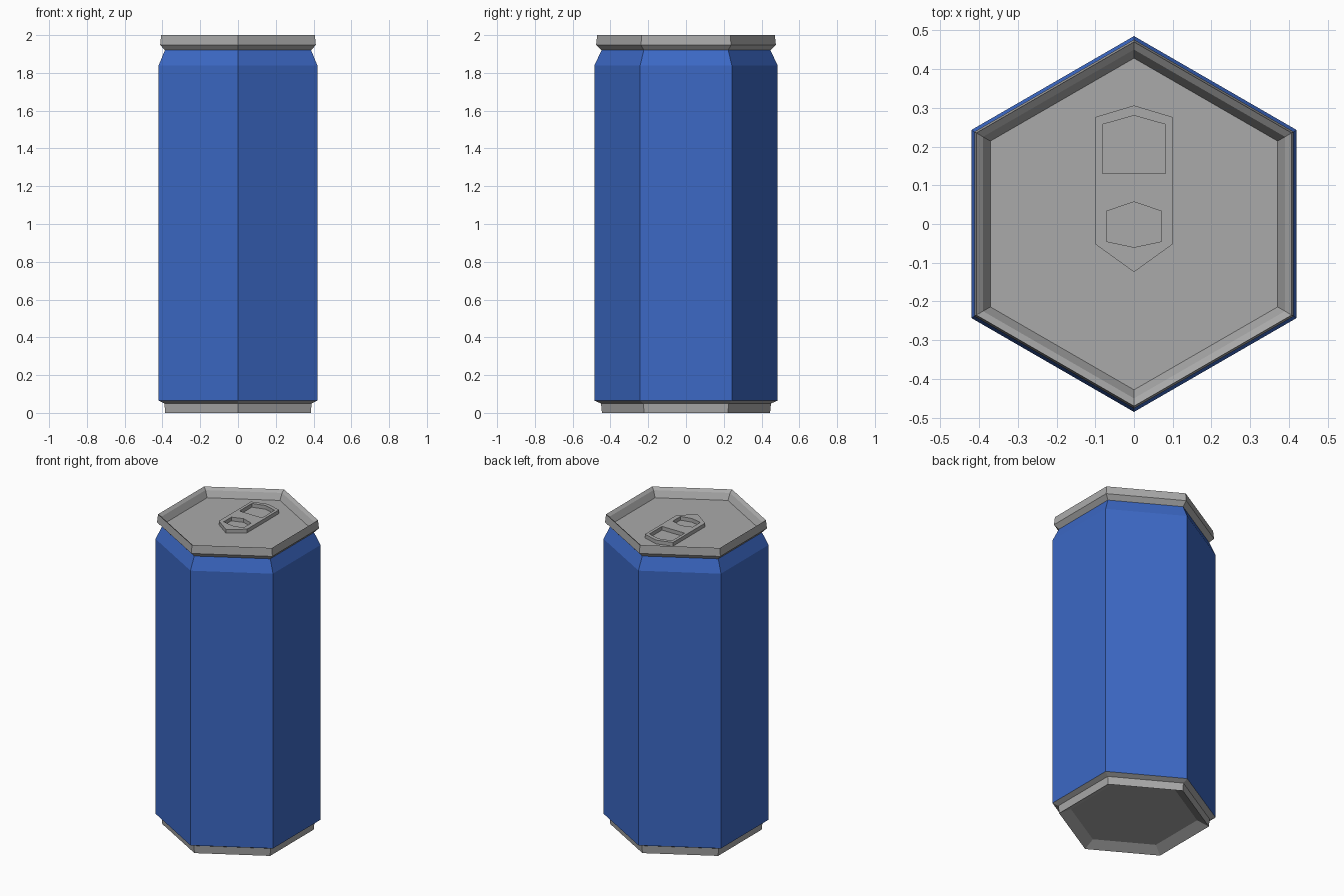
import bpy, bmesh, math

default = bpy.data.objects.get("Cube")
if default:
    bpy.data.objects.remove(default, do_unlink=True)


def make_material(name, color):
    m = bpy.data.materials.new(name)
    m.use_nodes = True
    m.diffuse_color = color
    m.node_tree.nodes["Principled BSDF"].inputs["Base Color"].default_value = color
    return m


metal = make_material("brushed grey metal", (0.40, 0.40, 0.40, 1))
blue = make_material("blue paint", (0.045, 0.14, 0.56, 1))


def finish(name, bm, material):
    bmesh.ops.recalc_face_normals(bm, faces=bm.faces[:])
    mesh = bpy.data.meshes.new(name)
    bm.to_mesh(mesh)
    bm.free()
    mesh.materials.append(material)
    obj = bpy.data.objects.new(name, mesh)
    bpy.context.collection.objects.link(obj)
    return obj


def hex_shell(name, profile, material, sides=6):
    """Closed solid from stacked hexagon rings (radius, z), corners on the y axis."""
    bm = bmesh.new()
    rings = []
    for r, z in profile:
        angles = [math.pi / 2 + i * math.tau / sides for i in range(sides)]
        rings.append([bm.verts.new((r * math.cos(a), r * math.sin(a), z)) for a in angles])
    for low, high in zip(rings, rings[1:]):
        for i in range(sides):
            j = (i + 1) % sides
            bm.faces.new((low[i], low[j], high[j], high[i]))
    bm.faces.new(rings[0])
    bm.faces.new(rings[-1])
    return finish(name, bm, material)


# Can: recessed foot, painted wall with tapered neck, rimmed lid
hex_shell("base", [(0.375, 0.035), (0.445, 0), (0.45, 0.05), (0.485, 0.065)], metal)
hex_shell("body", [(0.485, 0.065), (0.485, 1.84), (0.447, 1.92)], blue)
hex_shell("lid", [(0.447, 1.92), (0.476, 1.948), (0.47, 2.0),
                  (0.45, 1.985), (0.428, 1.945)], metal)


# Pull tab: flat plate with two openings, outlines mirrored across x = 0
def mirrored(half):
    """Complete a right-hand outline, listed from back to front."""
    return half + [(-x, y) for x, y in reversed(half) if x > 0]


def prism(name, outline, z0, z1):
    bm = bmesh.new()
    face = bm.faces.new([bm.verts.new((x, y, z0)) for x, y in outline])
    extruded = bmesh.ops.extrude_face_region(bm, geom=[face], use_keep_orig=True)
    top = [v for v in extruded["geom"] if isinstance(v, bmesh.types.BMVert)]
    bmesh.ops.translate(bm, verts=top, vec=(0, 0, z1 - z0))
    return finish(name, bm, metal)


tab = prism("pull_tab", mirrored([(0, 0.306), (0.1, 0.276), (0.1, -0.052), (0, -0.124)]),
            1.944, 1.969)
openings = {
    "mouth_cutter": [(0, 0.28), (0.081, 0.257), (0.081, 0.13)],
    "finger_cutter": [(0, 0.057), (0.071, 0.033), (0.071, -0.045), (0, -0.06)],
}
for name, half in openings.items():
    cutter = prism(name, mirrored(half), 1.9, 2.02)
    cutter.hide_render = True
    cutter.hide_set(True)
    cut = tab.modifiers.new(name, "BOOLEAN")
    cut.operation = "DIFFERENCE"
    cut.solver = "EXACT"
    cut.object = cutter
